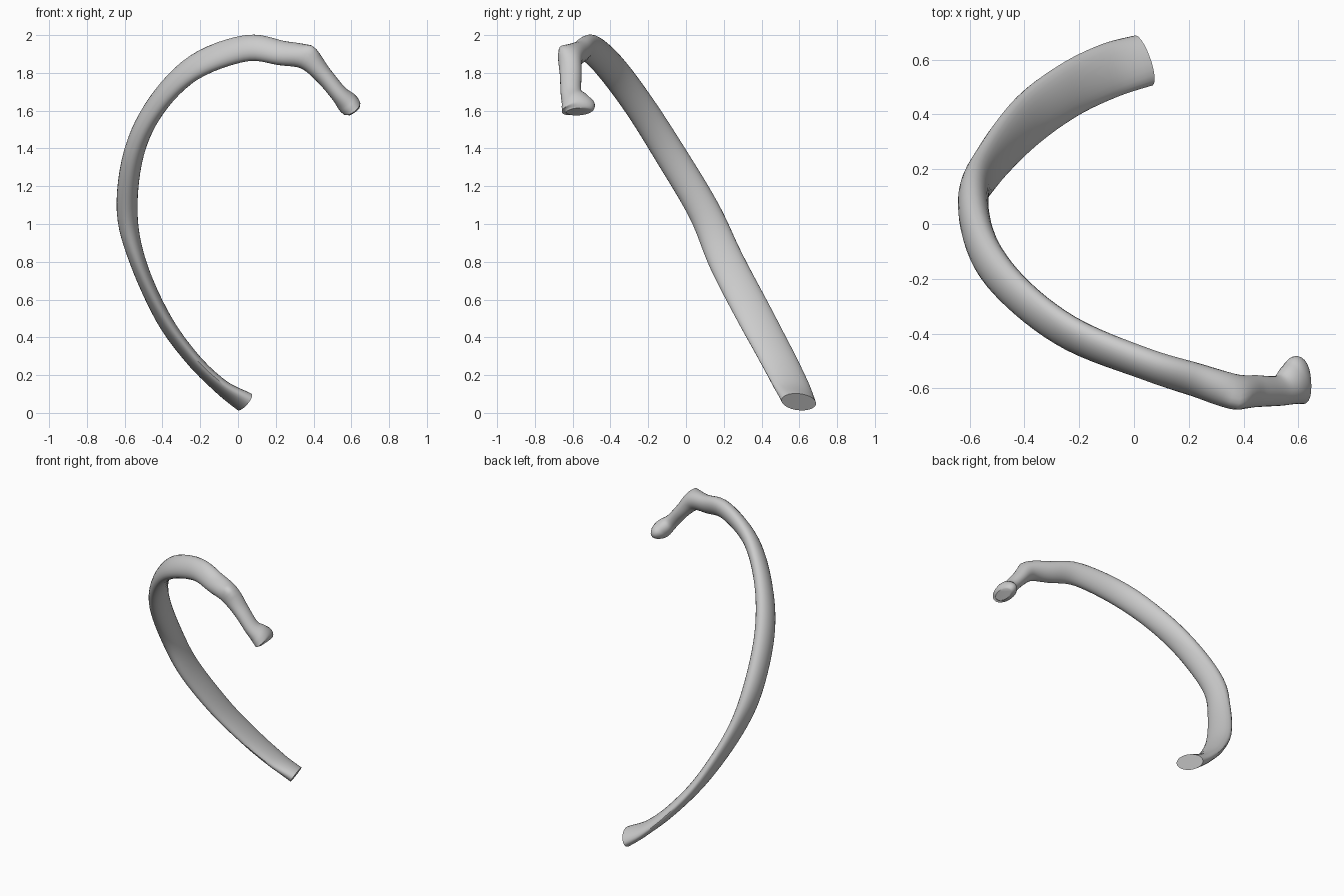
import bpy, bmesh, math
from mathutils import Vector

if "Cube" in bpy.data.objects:
    bpy.data.objects.remove(bpy.data.objects["Cube"])

# Stations along the bone: centre x, y, z, tilt of the broad side (degrees), half width, half thickness
STATIONS = [
    (.035, .597, .058, -20, .098, .050),   # cut front end
    (-.09, .56, .14, -13, .100, .037),
    (-.24, .487, .285, -11, .100, .036),
    (-.395, .372, .50, -11, .100, .039),
    (-.53, .215, .80, -2, .094, .043),
    (-.587, .095, 1.07, 10, .085, .055),
    (-.55, -.09, 1.38, 14, .083, .054),
    (-.43, -.25, 1.63, 36, .080, .051),
    (-.23, -.40, 1.83, 50, .080, .050),
    (.04, -.51, 1.93, 60, .075, .052),
    (.23, -.57, 1.905, 52, .070, .055),
    (.36, -.61, 1.88, 35, .064, .062),
    (.45, -.61, 1.79, 0, .058, .048),      # neck
    (.53, -.608, 1.695, 0, .056, .046),
    (.577, -.585, 1.645, 0, .078, .058),   # head
    (.602, -.57, 1.614, 0, .091, .054),
    (.616, -.567, 1.595, 0, .066, .034),
]
STEPS, SIDES = 6, 24


def spline(i, t):
    """Catmull-Rom blend of all station values."""
    n = len(STATIONS) - 1
    quad = [STATIONS[min(max(i + k, 0), n)] for k in (-1, 0, 1, 2)]
    return [.5 * (2 * b + (c - a) * t + (2 * a - 5 * b + 4 * c - d) * t * t
                  + (3 * b - a - 3 * c + d) * t ** 3) for a, b, c, d in zip(*quad)]


rows = [spline(i, s / STEPS) for i in range(len(STATIONS) - 1) for s in range(STEPS)]
rows.append(list(STATIONS[-1]))
centres = [Vector(r[:3]) for r in rows]

# Rounded strap swept along the path
bm = bmesh.new()
rings = []
for k, (row, c) in enumerate(zip(rows, centres)):
    tangent = (centres[min(k + 1, len(rows) - 1)] - centres[max(k - 1, 0)]).normalized()
    tilt = math.radians(row[3])
    wide = Vector((0, math.cos(tilt), math.sin(tilt)))
    wide = (wide - tangent * wide.dot(tangent)).normalized()
    thin = tangent.cross(wide)
    ring = []
    for j in range(SIDES):
        a = 2 * math.pi * j / SIDES
        ring.append(bm.verts.new(c + wide * row[4] * math.cos(a) + thin * row[5] * math.sin(a)))
    rings.append(ring)
for r0, r1 in zip(rings, rings[1:]):
    for j in range(SIDES):
        n = (j + 1) % SIDES
        bm.faces.new((r0[j], r0[n], r1[n], r1[j]))
bm.faces.new(rings[0])
bm.faces.new(rings[-1])

# Knob behind the neck: swell the surface locally
knob, push = Vector((.39, -.66, 1.925)), Vector((.25, -.55, .8)).normalized()
for v in bm.verts:
    v.co += push * .026 * math.exp(-((v.co - knob).length / .045) ** 2)

bmesh.ops.recalc_face_normals(bm, faces=bm.faces)
mesh = bpy.data.meshes.new("rib_bone")
bm.to_mesh(mesh)
bm.free()
rib = bpy.data.objects.new("rib_bone", mesh)
bpy.context.collection.objects.link(rib)
bpy.context.view_layer.objects.active = rib
rib.select_set(True)
bpy.ops.object.shade_smooth_by_angle(angle=math.radians(40))
